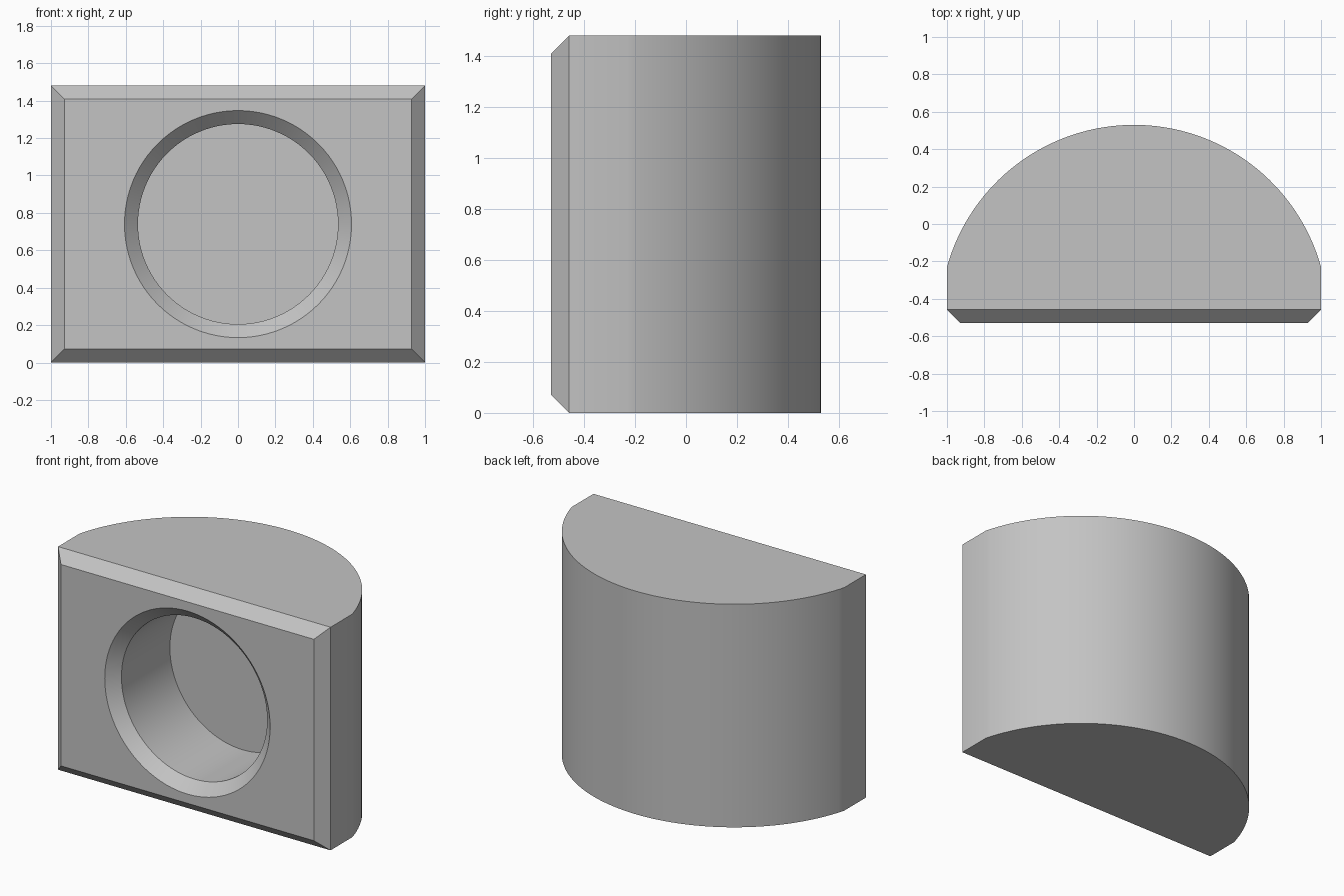
import bpy, bmesh, math

if "Cube" in bpy.data.objects:
    bpy.data.objects.remove(bpy.data.objects["Cube"], do_unlink=True)

HEIGHT, FRONT, BACK, SHOULDER = 1.48, -0.53, 0.53, -0.23
CHAMFER, BORE, BORE_END = 0.072, 0.535, 0.05

grey = bpy.data.materials.new("light grey")
grey.use_nodes = True
grey.diffuse_color = (0.55, 0.55, 0.55, 1)
grey.node_tree.nodes["Principled BSDF"].inputs["Base Color"].default_value = grey.diffuse_color


def add_object(name, bm):
    bmesh.ops.recalc_face_normals(bm, faces=bm.faces)
    mesh = bpy.data.meshes.new(name)
    bm.to_mesh(mesh)
    bm.free()
    mesh.materials.append(grey)
    obj = bpy.data.objects.new(name, mesh)
    bpy.context.collection.objects.link(obj)
    return obj


# Body: D-shaped outline, extruded upwards
sagitta = BACK - SHOULDER
radius = (1 + sagitta ** 2) / (2 * sagitta)
half_angle = math.asin(1 / radius)
steps = 64
outline = [(-1, FRONT), (1, FRONT)]
for i in range(steps + 1):
    a = half_angle * (1 - 2 * i / steps)
    outline.append((radius * math.sin(a), BACK - radius + radius * math.cos(a)))

bm = bmesh.new()
base = bm.faces.new([bm.verts.new((x, y, 0)) for x, y in outline])
top = bmesh.ops.extrude_face_region(bm, geom=[base])["geom"]
bmesh.ops.translate(bm, vec=(0, 0, HEIGHT),
                    verts=[g for g in top if isinstance(g, bmesh.types.BMVert)])
bmesh.ops.recalc_face_normals(bm, faces=bm.faces)

# Chamfer around the front face
front_edges = [e for e in bm.edges if all(abs(v.co.y - FRONT) < 1e-4 for v in e.verts)]
bmesh.ops.bevel(bm, geom=front_edges, offset=CHAMFER, segments=1,
                profile=0.5, affect='EDGES')
body = add_object("body", bm)

# Cutter: blind round bore with a countersunk mouth
bm = bmesh.new()
lip = 0.02
sections = [(BORE + CHAMFER + lip, FRONT - lip), (BORE, FRONT + CHAMFER), (BORE, BORE_END)]
sides = 96
rings = []
for r, y in sections:
    angles = [math.tau * i / sides for i in range(sides)]
    rings.append([bm.verts.new((r * math.cos(a), y, HEIGHT / 2 + r * math.sin(a)))
                  for a in angles])
for a, b in zip(rings, rings[1:]):
    for i in range(sides):
        j = (i + 1) % sides
        bm.faces.new((a[i], a[j], b[j], b[i]))
bm.faces.new(rings[0])
bm.faces.new(rings[-1])
cutter = add_object("bore_cutter", bm)
cutter.hide_render = True

# Cut the bore, then discard the cutter
cut = body.modifiers.new("bore", 'BOOLEAN')
cut.operation = 'DIFFERENCE'
cut.solver = 'EXACT'
cut.object = cutter
bpy.ops.object.select_all(action='DESELECT')
bpy.context.view_layer.objects.active = body
body.select_set(True)
bpy.ops.object.modifier_apply(modifier=cut.name)
bpy.data.objects.remove(cutter, do_unlink=True)
bpy.ops.object.shade_smooth_by_angle(angle=math.radians(20))
